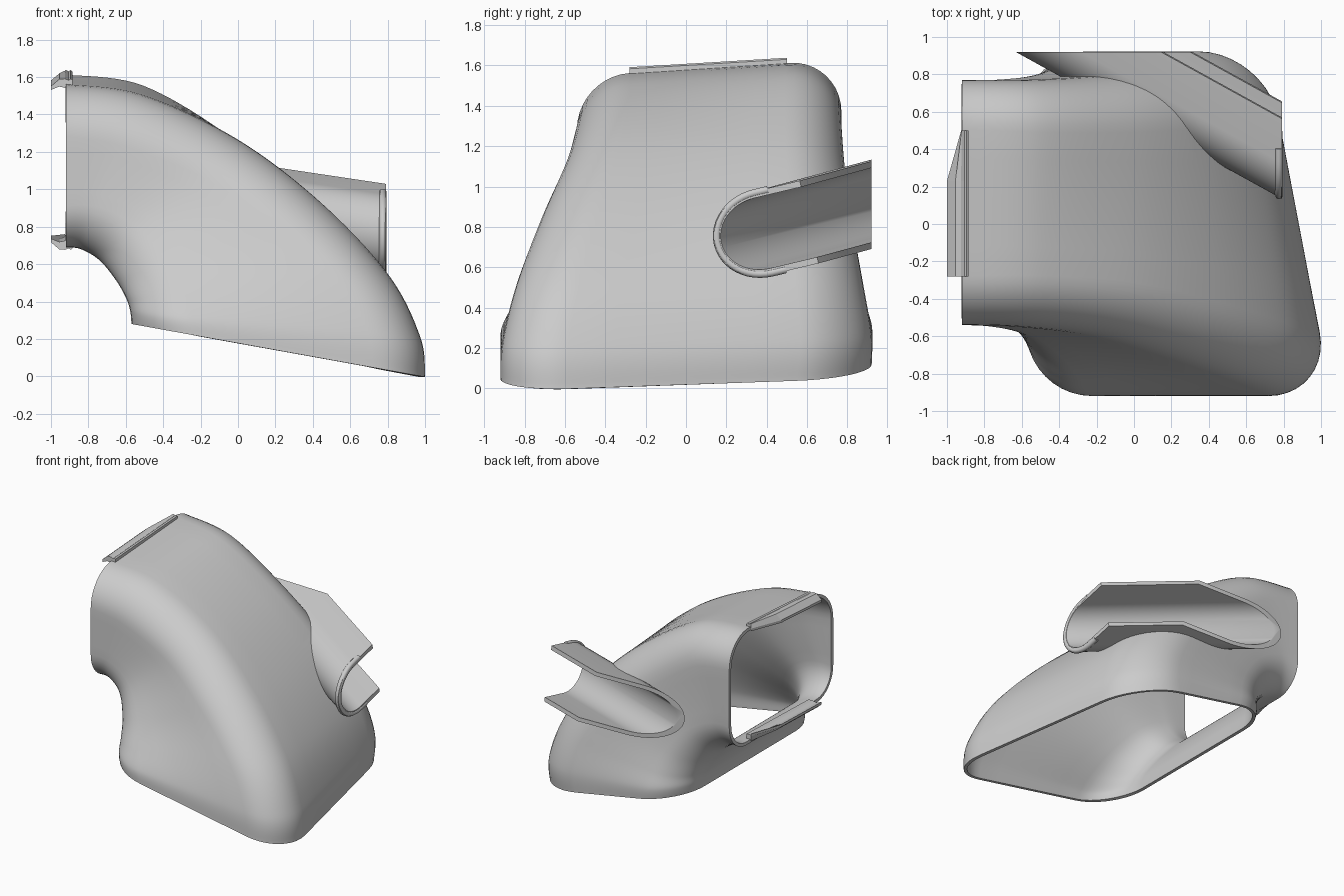
import bpy, bmesh, math
from mathutils import Vector as V

if "Cube" in bpy.data.objects:
    bpy.data.objects.remove(bpy.data.objects["Cube"])

def make_object(name, bm):
    bmesh.ops.recalc_face_normals(bm, faces=bm.faces)
    me = bpy.data.meshes.new(name)
    bm.to_mesh(me)
    bm.free()
    ob = bpy.data.objects.new(name, me)
    bpy.context.collection.objects.link(ob)
    return ob

def activate(ob):
    bpy.ops.object.select_all(action='DESELECT')
    ob.select_set(True)
    bpy.context.view_layer.objects.active = ob

def smooth(ob, deg=35):
    activate(ob)
    bpy.ops.object.shade_smooth_by_angle(angle=math.radians(deg))

def spline(pts, t):
    # Catmull-Rom through pts, t in 0..1
    s = t * (len(pts) - 1)
    i = min(int(s), len(pts) - 2)
    u = s - i
    p = [V(pts[max(0, min(len(pts) - 1, i + k))]) for k in (-1, 0, 1, 2)]
    return 0.5 * (2 * p[1] + (p[2] - p[0]) * u + (2 * p[0] - 5 * p[1] + 4 * p[2] - p[3]) * u * u
                  + (3 * p[1] - p[0] - 3 * p[2] + p[3]) * u ** 3)

def rounded_quad(corners, radii, arc=10, edge=5):
    ring, arcs = [], []
    for i in range(4):
        c = corners[i]
        a = c + (corners[i - 1] - c).normalized() * radii[i]
        b = c + (corners[(i + 1) % 4] - c).normalized() * radii[i]
        ca, cb = a.lerp(c, 0.55), b.lerp(c, 0.55)
        arcs.append([a * (1 - u) ** 3 + ca * 3 * u * (1 - u) ** 2 + cb * 3 * u * u * (1 - u) + b * u ** 3
                     for u in (k / arc for k in range(arc + 1))])
    for i in range(4):
        ring += arcs[i]
        start, end = arcs[i][-1], arcs[(i + 1) % 4][0]
        ring += [start.lerp(end, k / edge) for k in range(1, edge)]
    return ring

def loft(rings, caps):
    bm = bmesh.new()
    rows = [[bm.verts.new(p) for p in r] for r in rings]
    n = len(rows[0])
    for a, b in zip(rows, rows[1:]):
        for i in range(n):
            j = (i + 1) % n
            bm.faces.new((a[i], a[j], b[j], b[i]))
    if caps:
        bm.faces.new(rows[0])
        bm.faces.new(rows[-1])
    return bm

# Elbow duct: four corner rails from the side inlet down to the tilted outlet
y_front = [-.54, -.55, -.60, -.72, -.84, -.91, -.92]
y_back = [.77, .77, .79, .83, .88, .92, .92]
inner = [(-.92, .69), (-.84, .68), (-.74, .62), (-.65, .51), (-.595, .41), (-.575, .34), (-.57, .28)]
outer_f = [(-.92, 1.545), (-.52, 1.49), (0, 1.27), (.47, .93), (.85, .54), (1.03, .2), (1.06, -.014)]
outer_b = [(-.92, 1.63), (-.5, 1.57), (-.02, 1.26), (.36, .90), (.60, .54), (.70, .24), (.70, .051)]

def rail(xz, ys):
    return [(p[0], y, p[1]) for p, y in zip(xz, ys)]

rails = [rail(inner, y_front), rail(outer_f, y_front), rail(outer_b, y_back), rail(inner, y_back)]
rings = []
for k in range(61):
    t = k / 60
    radii = [.22 + .14 * t, .26 + .09 * t, .26 + .12 * t, .22 + .12 * t]
    rings.append(rounded_quad([spline(r, t) for r in rails], radii))
duct = make_object("elbow_duct", loft(rings, False))
activate(duct)
mod = duct.modifiers.new("wall", 'SOLIDIFY')
mod.thickness, mod.offset = .025, -1
bpy.ops.object.modifier_apply(modifier="wall")

# Pipe saddle: open U profile swept diagonally across the back right corner
D = V((.87, -.48, -.13)).normalized()
N = V((.48, .88, .2))
N = (N - D * N.dot(D)).normalized()
UP = N.cross(D)
UP = UP if UP.z > 0 else -UP
C = V((.78, .38, .77))

def u_profile(r, lip, seg=24):
    pts = [(lip, r)]
    pts += [(-r * math.sin(math.pi * k / seg), r * math.cos(math.pi * k / seg)) for k in range(seg + 1)]
    return pts + [(lip, -r)]

def sweep(profile, a0, a1):
    return loft([[C + D * a + N * n + UP * v for n, v in profile] for a in (a0, a1)], True)

R, WALL = .21, .032
saddle_bm = sweep(u_profile(R, .21) + u_profile(R - WALL, .21)[::-1], -1.9, .6)
for co, no in (((.79, 0, 0), (1, 0, 0)), ((0, .92, 0), (0, 1, 0))):
    bmesh.ops.bisect_plane(saddle_bm, geom=saddle_bm.verts[:] + saddle_bm.edges[:] + saddle_bm.faces[:],
                           plane_co=co, plane_no=no, clear_outer=True)
    bmesh.ops.holes_fill(saddle_bm, edges=[e for e in saddle_bm.edges if e.is_boundary], sides=0)
saddle = make_object("pipe_saddle", saddle_bm)

# Opening in the duct behind the saddle
cutter = make_object("saddle_cutter", sweep(u_profile(R - WALL / 2, .9), -2.2, 1.2))
cutter.hide_render = True
activate(duct)
mod = duct.modifiers.new("cut", 'BOOLEAN')
mod.operation, mod.object, mod.solver = 'DIFFERENCE', cutter, 'EXACT'
bpy.ops.object.modifier_apply(modifier="cut")
bpy.data.objects.remove(cutter)
smooth(duct)

# Rolled bead on the saddle's front end
bead = []
prof = u_profile(R - .008, .06)
path = []
for n, v in prof:
    p = C + N * n + UP * v
    path.append(p + D * ((.775 - p.x) / D.x))
cu = bpy.data.curves.new("saddle_bead", 'CURVE')
cu.dimensions, cu.bevel_depth, cu.bevel_resolution, cu.use_fill_caps = '3D', .02, 3, True
sp = cu.splines.new('POLY')
sp.points.add(len(path) - 1)
for q, p in zip(sp.points, path):
    q.co = (*p, 1)
bpy.context.collection.objects.link(bpy.data.objects.new("saddle_bead", cu))
smooth(saddle)

# Barbed clip strips above and below the inlet
barb = [(-.885, .022), (-.895, .03), (-.905, .022), (-.925, .03), (-.955, .028), (-1.0, -.01),
        (-1.0, -.03), (-.955, -.012), (-.92, -.02), (-.885, -.02)]

def clip(name, z, slope, flip):
    sections = []
    for y, s in ((-.28, 1), (.23, 1), (.5, .05)):
        sections.append([V((-.92 + (x + .92) * (s if x < -.92 else 1), y, z + slope * y + flip * h))
                         for x, h in barb])
    return make_object(name, loft(sections, True))

clip("upper_clip", 1.578, .06, 1)
clip("lower_clip", .715, .03, -1)
